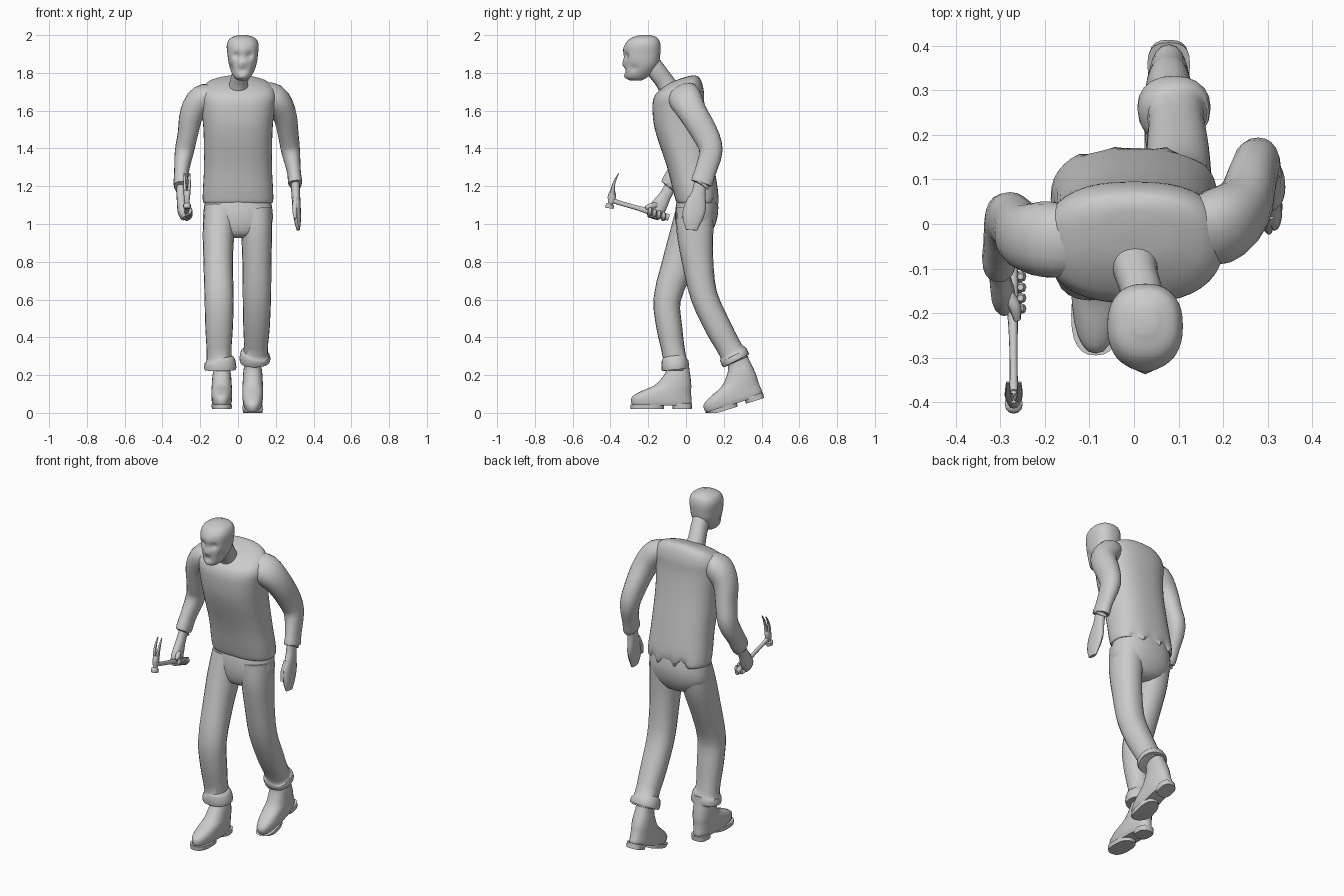
import bpy, bmesh, math
from mathutils import Vector, Matrix


def spline(rings, sub):
    """Catmull-Rom interpolation between cross-sections."""
    rs = [Vector(tuple(r) + (0,) * (6 - len(r))) for r in rings]
    out = []
    for i in range(len(rs) - 1):
        a, b, c, d = rs[max(i - 1, 0)], rs[i], rs[i + 1], rs[min(i + 2, len(rs) - 1)]
        # tangents scaled to local spacing, so tight folds do not overshoot
        step = (c - b).length
        mb = (c - a) * step / max((c - b).length + (b - a).length, 1e-6)
        mc = (d - b) * step / max((d - c).length + step, 1e-6)
        for k in range(sub):
            t = k / sub
            out.append((2*t**3 - 3*t*t + 1) * b + (t**3 - 2*t*t + t) * mb
                       + (3*t*t - 2*t**3) * c + (t**3 - t*t) * mc)
    return out + [rs[-1]]


def loft(name, rings, n=20, sub=3, e=0.9, flat=False, mat=None, pushes=(), floor=None):
    """Skin rings (x, y, z, half width, half depth, pitch). flat keeps rings near level."""
    rs = spline(rings, sub)
    bm = bmesh.new()
    loops = []
    for i, r in enumerate(rs):
        c = Vector(r[:3])
        if flat:
            u, v = Vector((1, 0, 0)), Vector((0, math.cos(r[5]), math.sin(r[5])))
        else:
            t = (Vector(rs[min(i + 1, len(rs) - 1)][:3]) - Vector(rs[max(i - 1, 0)][:3])).normalized()
            u = Vector((1, 0, 0))
            u = (u - t * u.dot(t)).normalized()
            v = t.cross(u)
        loop = []
        for k in range(n):
            a = 2 * math.pi * k / n
            co, si = math.cos(a), math.sin(a)
            co = math.copysign(abs(co) ** e, co)
            si = math.copysign(abs(si) ** e, si)
            loop.append(bm.verts.new(c + u * (r[3] * co) + v * (r[4] * si)))
        loops.append(loop)
    for A, B in zip(loops, loops[1:]):
        for k in range(n):
            bm.faces.new((A[k], A[(k + 1) % n], B[(k + 1) % n], B[k]))
    bm.faces.new(loops[0])
    bm.faces.new(loops[-1])
    # soft sculpting strokes: centre, radius, offset
    for centre, rad, off in pushes:
        for p in bm.verts:
            d = (p.co - Vector(centre)).length / rad
            p.co += Vector(off) * math.exp(-d * d)
    if mat:
        bm.transform(mat)
    if floor is not None:
        for p in bm.verts:
            p.co.z = max(p.co.z, floor)
    bmesh.ops.recalc_face_normals(bm, faces=bm.faces)
    me = bpy.data.meshes.new(name)
    bm.to_mesh(me)
    bm.free()
    ob = bpy.data.objects.new(name, me)
    bpy.context.collection.objects.link(ob)
    bpy.ops.object.select_all(action='DESELECT')
    ob.select_set(True)
    bpy.context.view_layer.objects.active = ob
    bpy.ops.object.shade_smooth_by_angle(angle=math.radians(45))
    return ob


# Head with eye sockets, brow, nose and mouth
strokes = [((0.025, -0.335, 1.85), 0.02, (0, -0.016, -0.004)),
           ((0.025, -0.33, 1.925), 0.03, (0, -0.006, 0)),
           ((0.025, -0.315, 1.815), 0.014, (0, 0.008, 0)),
           ((0.025, -0.32, 1.78), 0.022, (0, -0.008, 0))]
for s in (-1, 1):
    strokes.append(((0.025 + s * 0.034, -0.318, 1.892), 0.017, (0, 0.018, 0)))
    strokes.append(((0.025 + s * 0.062, -0.28, 1.825), 0.022, (-s * 0.008, 0.006, 0)))
loft("head", [(.023, -.265, 1.76, .022, .03), (.023, -.262, 1.775, .042, .055),
              (.024, -.247, 1.81, .062, .075), (.025, -.235, 1.85, .074, .09),
              (.025, -.232, 1.9, .081, .096), (.025, -.228, 1.95, .084, .093),
              (.025, -.222, 1.982, .068, .074), (.025, -.215, 2.0, .025, .03)],
     n=40, sub=6, e=.85, flat=True, pushes=strokes)
loft("neck", [(0, -.07, 1.68, .06, .06), (.005, -.11, 1.75, .048, .05),
              (.018, -.155, 1.81, .046, .05), (.024, -.2, 1.87, .045, .05)])

# Sweater body with gathered folds at the back hem
folds = [((x, .17, 1.115), .028, (0, dy, dz)) for x, dy, dz in
         ((-.13, .008, -.01), (-.08, -.022, .02), (-.03, .008, -.01),
          (.02, -.022, .02), (.07, .008, -.01), (.12, -.02, .015))]
loft("sweater_body", [(0, .06, 1.13, .15, .08), (0, .06, 1.11, .18, .105), (0, .057, 1.14, .187, .116),
                      (0, .025, 1.3, .18, .125), (0, -.025, 1.5, .183, .14),
                      (0, -.04, 1.62, .195, .138, .05), (0, -.038, 1.69, .2, .133, .15),
                      (0, -.035, 1.74, .165, .112, .3), (0, -.022, 1.766, .1, .07, .3),
                      (0, -.01, 1.776, .03, .02, .3)],
     n=40, sub=4, e=.8, flat=True, pushes=folds)

# Sleeves, each ending in a cuff
loft("left_sleeve", [(.11, -.02, 1.69, .05, .075), (.19, -.005, 1.665, .072, .088),
                     (.243, .035, 1.59, .064, .076), (.265, .1, 1.48, .055, .07),
                     (.278, .132, 1.39, .05, .062), (.297, .1, 1.27, .036, .056),
                     (.303, .082, 1.215, .037, .056), (.303, .085, 1.22, .02, .03)])
loft("right_sleeve", [(-.11, -.04, 1.69, .05, .075), (-.19, -.035, 1.665, .072, .086),
                      (-.243, -.028, 1.59, .064, .074), (-.265, -.005, 1.48, .054, .066),
                      (-.285, .01, 1.38, .05, .06), (-.3, -.045, 1.27, .038, .055),
                      (-.303, -.085, 1.2, .037, .052), (-.303, -.08, 1.205, .02, .03)])

# Hands: open left hand, right fist around the handle
loft("left_hand", [(.302, .08, 1.24, .024, .034), (.305, .068, 1.17, .023, .036),
                   (.31, .05, 1.09, .022, .057), (.315, .034, 1.02, .018, .05),
                   (.319, .03, .968, .009, .03)], n=16)
loft("left_thumb", [(.305, .025, 1.14, .013, .015), (.3, .0, 1.08, .013, .015),
                    (.303, -.014, 1.03, .008, .01)], n=10)
loft("right_hand", [(-.303, -.075, 1.21, .024, .032), (-.302, -.11, 1.15, .023, .032),
                    (-.298, -.14, 1.1, .025, .042), (-.292, -.165, 1.06, .026, .043),
                    (-.286, -.175, 1.03, .015, .03)], n=16)
loft("right_thumb", [(-.288, -.15, 1.1, .013, .015), (-.268, -.185, 1.095, .014, .016),
                     (-.262, -.215, 1.085, .008, .01)], n=10)
for i in range(4):
    y, z = -.118 - i * .024, 1.04 + i * .008
    loft("right_finger", [(-.3, y, z, .012, .012), (-.275, y - .003, z - .012, .013, .012),
                          (-.253, y, z + .004, .012, .012), (-.255, y, z + .022, .007, .007)], n=8)

# Trousers with turned-up cuffs
loft("trouser_seat", [(0, .06, 1.2, .165, .09), (0, .058, 1.09, .18, .113),
                      (0, .052, 1.01, .182, .108), (0, .045, .95, .13, .085),
                      (0, .045, .925, .05, .05)], n=28, flat=True)
loft("left_trouser_leg", [(.09, .05, 1.08, .09, .1), (.098, .047, .97, .083, .098),
                          (.1, .062, .8, .077, .083), (.1, .095, .62, .075, .072),
                          (.098, .172, .45, .07, .07), (.094, .238, .33, .064, .066),
                          (.09, .25, .308, .079, .077), (.09, .266, .275, .08, .075),
                          (.09, .262, .285, .05, .05)])
loft("right_trouser_leg", [(-.09, .05, 1.08, .09, .1), (-.103, .015, .95, .084, .1),
                           (-.105, -.037, .8, .078, .088), (-.1, -.1, .6, .077, .072),
                           (-.1, -.088, .45, .073, .068), (-.1, -.062, .3, .066, .061),
                           (-.095, -.06, .272, .081, .07), (-.094, -.057, .228, .083, .07),
                           (-.094, -.057, .238, .05, .045)])


# Boots: the rear one is lifted at the heel with the toe flat on the ground
def boot(side, mat):
    loft(side + "_boot", [(0, -.13, .018, .046, .152), (0, -.13, .035, .052, .16),
                          (0, -.129, .065, .055, .157), (0, -.105, .095, .055, .132),
                          (0, -.07, .125, .053, .098), (0, -.05, .17, .05, .074),
                          (0, -.042, .21, .045, .06), (0, -.045, .26, .046, .058)],
         n=24, e=.85, flat=True, mat=mat, floor=.004)
    loft(side + "_boot_sole", [(0, -.205, 0, .052, .088), (0, -.205, .024, .055, .09)],
         n=24, sub=1, e=.8, flat=True, mat=mat, floor=0)
    loft(side + "_boot_heel", [(0, -.02, 0, .045, .05), (0, -.02, .03, .048, .053)],
         n=20, sub=1, e=.75, flat=True, mat=mat, floor=0)


boot("right", Matrix.Translation((-.086, 0, .02)))
boot("left", Matrix.Translation((.078, .385, .07)) @ Matrix.Rotation(math.radians(18), 4, 'X'))

# Claw hammer
loft("hammer_handle", [(-.274, -.09, 1.034, .013, .017), (-.273, -.16, 1.055, .014, .018),
                       (-.271, -.25, 1.083, .01, .013), (-.27, -.34, 1.108, .009, .012),
                       (-.27, -.4, 1.128, .012, .014)], n=12)
loft("hammer_poll", [(-.27, -.405, 1.083, .019, .021), (-.27, -.402, 1.102, .02, .022),
                     (-.27, -.4, 1.108, .012, .014), (-.27, -.396, 1.122, .014, .018),
                     (-.27, -.392, 1.15, .016, .022), (-.27, -.388, 1.175, .018, .014)],
     n=12, sub=2)
for s in (-1, 1):
    loft("hammer_claw", [(-.27 + s * .007, -.39, 1.155, .011, .014), (-.27 + s * .011, -.387, 1.19, .009, .01),
                         (-.27 + s * .013, -.376, 1.23, .007, .006), (-.27 + s * .013, -.355, 1.27, .004, .002)],
         n=8)
